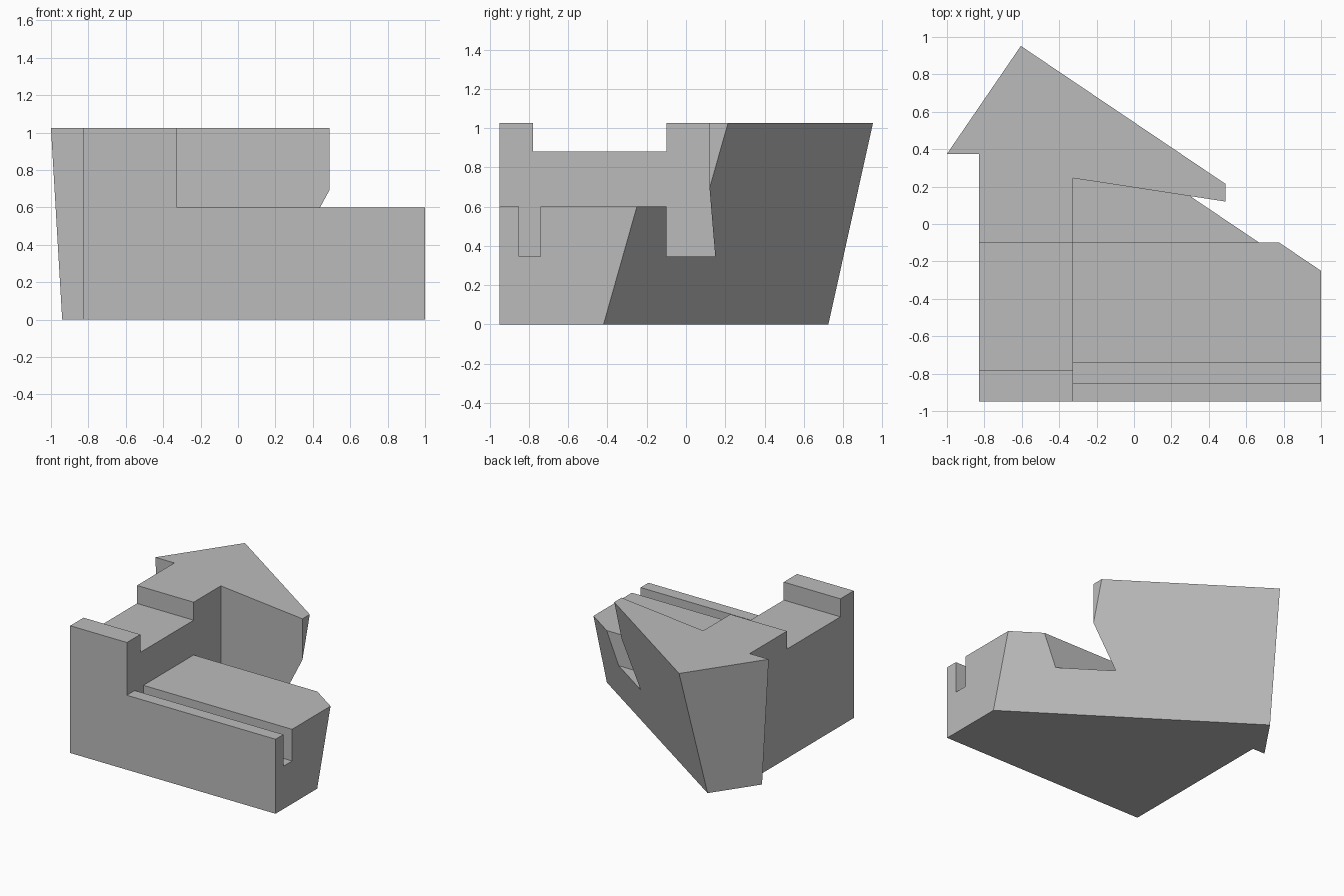
import bpy
import bmesh

cube = bpy.data.objects.get("Cube")
if cube:
    bpy.data.objects.remove(cube, do_unlink=True)

GREY = (0.5, 0.5, 0.5, 1.0)
mat = bpy.data.materials.new("plain grey")
mat.use_nodes = True
mat.diffuse_color = GREY
mat.node_tree.nodes["Principled BSDF"].inputs["Base Color"].default_value = GREY


def loft(name, bottom, z0, top, z1):
    """Solid between two outlines with matching corners."""
    bm = bmesh.new()
    lo = [bm.verts.new((x, y, z0)) for x, y in bottom]
    hi = [bm.verts.new((x, y, z1)) for x, y in top]
    n = len(lo)
    bm.faces.new(lo[::-1])
    bm.faces.new(hi)
    for i in range(n):
        j = (i + 1) % n
        bm.faces.new((lo[i], lo[j], hi[j], hi[i]))
    bmesh.ops.recalc_face_normals(bm, faces=bm.faces)
    mesh = bpy.data.meshes.new(name)
    bm.to_mesh(mesh)
    bm.free()
    mesh.materials.append(mat)
    obj = bpy.data.objects.new(name, mesh)
    bpy.context.collection.objects.link(obj)
    return obj


def rect(x0, x1, y0, y1):
    return [(x0, y0), (x1, y0), (x1, y1), (x0, y1)]


def cut(target, name, outline, z0, z1=1.5):
    """Subtract a vertical prism from the target."""
    cutter = loft(name, outline, z0, outline, z1)
    cutter.hide_render = True
    mod = target.modifiers.new(name, 'BOOLEAN')
    mod.operation = 'DIFFERENCE'
    mod.solver = 'EXACT'
    mod.object = cutter
    bpy.context.view_layer.objects.active = target
    bpy.ops.object.modifier_apply(modifier=mod.name)
    bpy.data.objects.remove(cutter, do_unlink=True)


HEIGHT = 1.025
WALL = -0.325      # x of the step between tall and low parts

# Full block with two back faces leaning outward
block = loft(
    "angled_block",
    [(-0.83, -0.95), (1, -0.95), (1, -0.42), (-0.70, 0.725), (-0.94, 0.375), (-0.83, 0.375)], 0,
    [(-0.83, -0.95), (1, -0.95), (1, -0.13), (-0.605, 0.952), (-1, 0.375), (-0.83, 0.375)], HEIGHT)

# Low deck on the left
cut(block, "deck_cutter", rect(WALL, 1.5, -1.5, -0.05), 0.6)
# Pocket behind the deck, leaving the overhanging wing
cut(block, "pocket_cutter",
    [(WALL, -0.1), (1.5, -0.1), (1.5, 1.2), (0.49, 1.2), (0.49, 0.12), (WALL, 0.245)], 0.345)
# Narrow groove along the deck
cut(block, "groove_cutter", rect(WALL, 1.5, -0.85, -0.74), 0.345)
# Wide shallow channel across the tall part
cut(block, "channel_cutter", rect(-1.5, 0.0, -0.78, -0.1), 0.88)
